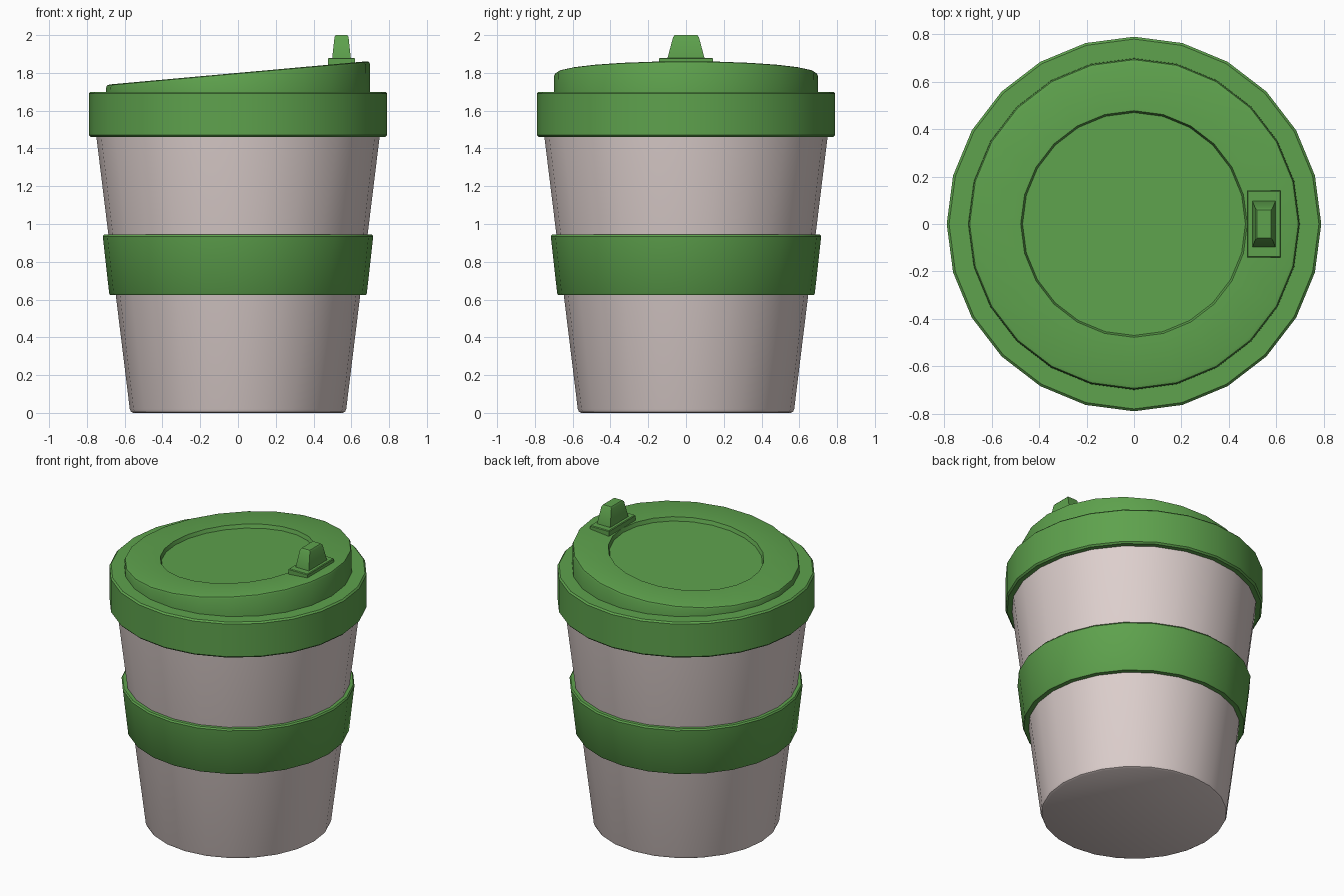
import bpy, bmesh, math

if "Cube" in bpy.data.objects:
    bpy.data.objects.remove(bpy.data.objects["Cube"])

SIDES = 24
SLOPE = 0.09  # tilt of the lid top, rising towards +x


def material(name, rgb):
    m = bpy.data.materials.new(name)
    m.diffuse_color = (*rgb, 1)
    m.use_nodes = True
    m.node_tree.nodes["Principled BSDF"].inputs["Base Color"].default_value = m.diffuse_color
    return m


green = material("green silicone", (0.112, 0.361, 0.074))
beige = material("warm pale cup", (0.73, 0.63, 0.615))


def finish(name, bm, mat):
    bmesh.ops.recalc_face_normals(bm, faces=bm.faces)
    me = bpy.data.meshes.new(name)
    bm.to_mesh(me)
    bm.free()
    me.materials.append(mat)
    me.shade_smooth()
    me.set_sharp_from_angle(angle=math.radians(30))
    ob = bpy.data.objects.new(name, me)
    bpy.context.collection.objects.link(ob)
    return ob


def lathe(name, profile, mat, ring=False):
    """Revolve (radius, z, tilt) points; a ring closes on itself, else ends are capped."""
    bm = bmesh.new()
    loops = []
    for r, z, tilt in profile:
        loop = []
        for i in range(SIDES):
            a = math.tau * i / SIDES
            x = r * math.cos(a)
            loop.append(bm.verts.new((x, r * math.sin(a), z + tilt * x)))
        loops.append(loop)
    pairs = list(zip(loops, loops[1:]))
    if ring:
        pairs.append((loops[-1], loops[0]))
    else:
        bm.faces.new(loops[0])
        bm.faces.new(loops[-1])
    for lo, hi in pairs:
        for i in range(SIDES):
            j = (i + 1) % SIDES
            bm.faces.new((lo[i], lo[j], hi[j], hi[i]))
    return finish(name, bm, mat)


def tapered_box(name, cx, layers, mat):
    """Stack rectangles given as (half x, half y, z)."""
    bm = bmesh.new()
    rects = [[bm.verts.new((cx + sx * hx, sy * hy, z))
              for sx, sy in ((-1, -1), (1, -1), (1, 1), (-1, 1))] for hx, hy, z in layers]
    bm.faces.new(rects[0])
    bm.faces.new(rects[-1])
    for lo, hi in zip(rects, rects[1:]):
        for i in range(4):
            j = (i + 1) % 4
            bm.faces.new((lo[i], lo[j], hi[j], hi[i]))
    return finish(name, bm, mat)


# Tapered cup with a small rounded foot
lathe("cup_body", [(0.555, 0, 0), (0.567, 0.006, 0), (0.573, 0.02, 0),
                   (0.752, 1.48, 0)], beige)

# Grip sleeve around the middle
lathe("grip_sleeve", [(0.63, 0.625, 0), (0.677, 0.625, 0), (0.682, 0.632, 0),
                      (0.716, 0.935, 0), (0.709, 0.945, 0), (0.67, 0.945, 0)], green, ring=True)

# Wide lid rim
lathe("lid_rim", [(0.70, 1.46, 0), (0.78, 1.46, 0), (0.79, 1.47, 0),
                  (0.79, 1.69, 0), (0.78, 1.70, 0), (0.66, 1.70, 0)], green, ring=True)

# Sloping lid top with a shallow round recess
lathe("lid_top", [(0.70, 1.68, 0), (0.698, 1.785, SLOPE), (0.693, 1.796, SLOPE),
                  (0.68, 1.80, SLOPE), (0.478, 1.80, SLOPE),
                  (0.47, 1.775, SLOPE)], green)

# Drinking plug: base plate and tapered tab
tapered_box("plug_plate", 0.548, [(0.071, 0.142, 1.82), (0.071, 0.142, 1.875),
                                  (0.067, 0.138, 1.88)], green)
tapered_box("plug_tab", 0.548, [(0.049, 0.097, 1.87), (0.049, 0.097, 1.882), (0.037, 0.068, 1.99),
                                (0.030, 0.060, 2.0)], green)
